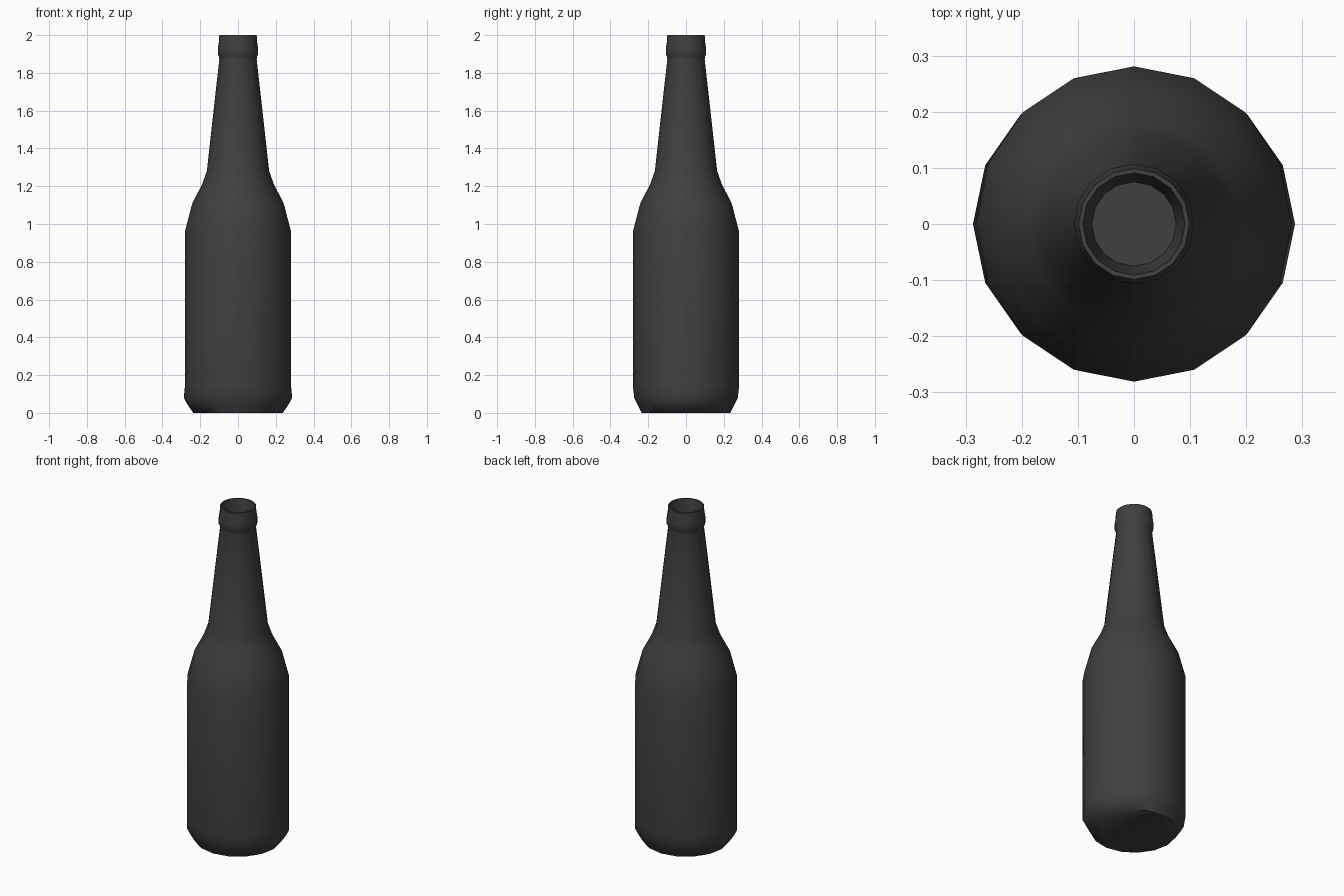
import bpy, bmesh, math

if "Cube" in bpy.data.objects:
    bpy.data.objects.remove(bpy.data.objects["Cube"])

SIDES = 16

# Profile rings: x radius, y radius, height; from base to lip, then down inside the mouth
rings = [(0.237, 0.235, 0.0), (0.268, 0.257, 0.045), (0.287, 0.274, 0.08),
         (0.281, 0.281, 0.14), (0.281, 0.281, 0.96)]
outer = [(0.242, 1.11), (0.190, 1.21), (0.165, 1.28), (0.125, 1.64), (0.099, 1.87),
         (0.100, 1.885), (0.107, 1.90), (0.107, 1.925), (0.101, 1.965), (0.099, 2.0)]
mouth = [(0.091, 2.0), (0.086, 1.96), (0.075, 1.86)]
rings += [(r, r, z) for r, z in outer + mouth]


def lathe(name, rings, sides):
    bm = bmesh.new()
    loops = []
    for rx, ry, z in rings:
        angles = [2 * math.pi * i / sides for i in range(sides)]
        loops.append([bm.verts.new((rx * math.cos(a), ry * math.sin(a), z)) for a in angles])
    for low, high in zip(loops, loops[1:]):
        for i in range(sides):
            j = (i + 1) % sides
            bm.faces.new((low[i], low[j], high[j], high[i]))
    # Closed base and floor of the mouth
    bm.faces.new(loops[0][::-1])
    bm.faces.new(loops[-1])
    mesh = bpy.data.meshes.new(name)
    bm.to_mesh(mesh)
    bm.free()
    obj = bpy.data.objects.new(name, mesh)
    bpy.context.collection.objects.link(obj)
    return obj


bottle = lathe("bottle", rings, SIDES)

# Smooth glass with crisp lip edges
bpy.context.view_layer.objects.active = bottle
bottle.select_set(True)
bpy.ops.object.shade_smooth_by_angle(angle=math.radians(60))

# Dark glass colour
glass = bpy.data.materials.new("dark_glass")
glass.diffuse_color = (0.05, 0.05, 0.05, 1)
glass.use_nodes = True
glass.node_tree.nodes["Principled BSDF"].inputs["Base Color"].default_value = glass.diffuse_color
bottle.data.materials.append(glass)
